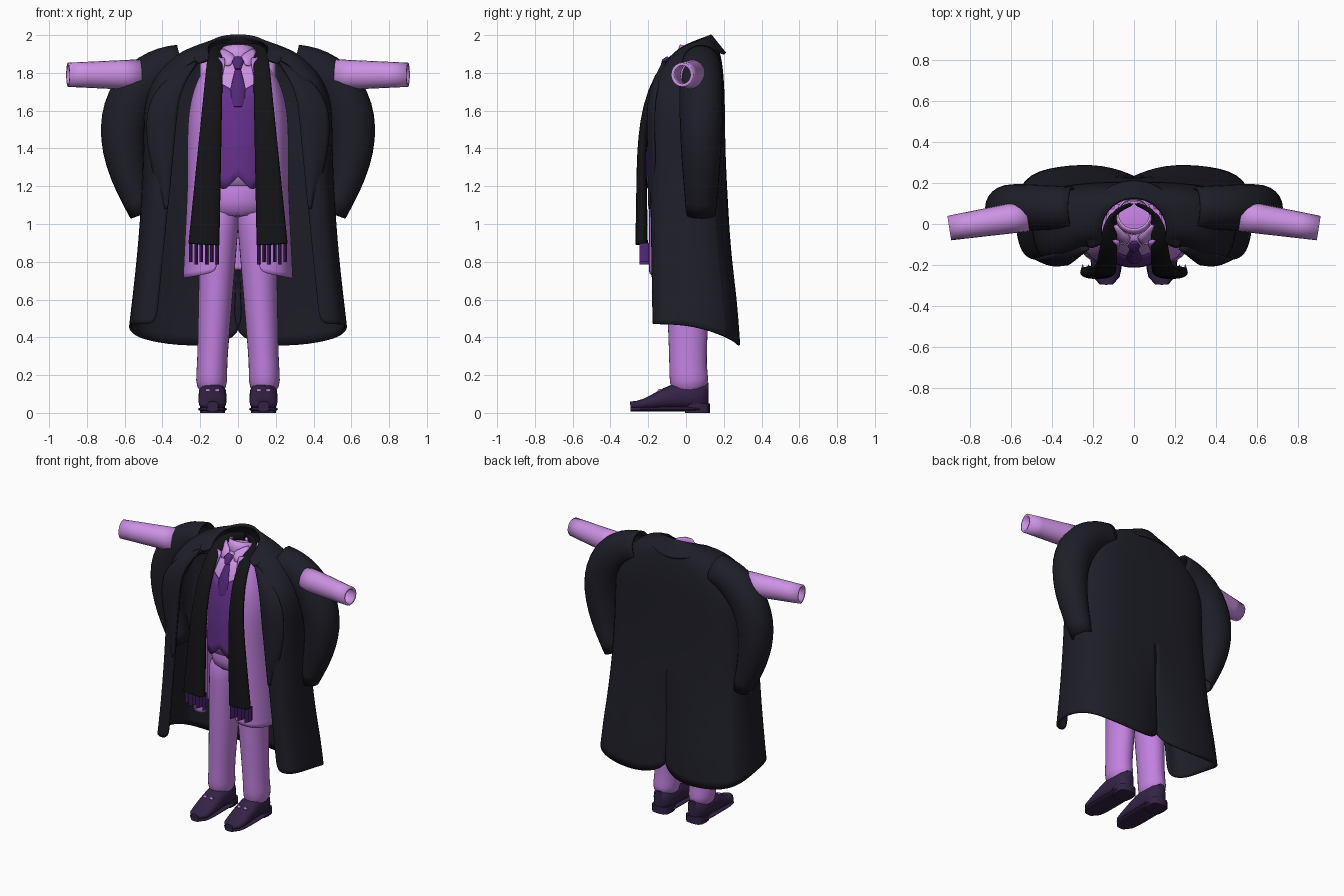
import bpy, bmesh, math
from mathutils import Vector

cube = bpy.data.objects.get("Cube")
if cube:
    bpy.data.objects.remove(cube, do_unlink=True)


def material(name, *rgb):
    mat = bpy.data.materials.new(name)
    mat.use_nodes = True
    mat.diffuse_color = (*rgb, 1)
    mat.node_tree.nodes["Principled BSDF"].inputs["Base Color"].default_value = (*rgb, 1)
    return mat


COAT = material("charcoal wool", .013, .013, .021)
SCARF = material("black knit", .007, .007, .009)
LILAC = material("lilac cloth", .54, .22, .74)
PALE = material("pale lilac cloth", .61, .29, .78)
VEST = material("deep purple", .13, .03, .26)
TIE = material("dark violet silk", .09, .02, .19)
LEATHER = material("aubergine leather", .033, .017, .06)


def finish(name, bm, mat, mirror=True, levels=0, thick=0):
    """Turn a bmesh into a smooth object with the usual modifiers."""
    bmesh.ops.recalc_face_normals(bm, faces=bm.faces)
    mesh = bpy.data.meshes.new(name)
    bm.to_mesh(mesh)
    bm.free()
    mesh.materials.append(mat)
    ob = bpy.data.objects.new(name, mesh)
    bpy.context.collection.objects.link(ob)
    bpy.ops.object.select_all(action='DESELECT')
    bpy.context.view_layer.objects.active = ob
    ob.select_set(True)
    bpy.ops.object.shade_smooth_by_angle(angle=math.radians(50))
    if mirror:
        ob.modifiers.new("Mirror", 'MIRROR')
    if levels:
        subdivision = ob.modifiers.new("Subdivision", 'SUBSURF')
        subdivision.levels = subdivision.render_levels = levels
    if thick:
        solidify = ob.modifiers.new("Solidify", 'SOLIDIFY')
        solidify.thickness = thick
        solidify.offset = 0
    return mesh


def sheet(name, rows, mat, levels=2, thick=.01):
    """Mirrored cloth sheet through rows of points."""
    bm = bmesh.new()
    grid = [[bm.verts.new(point) for point in row] for row in rows]
    for low, high in zip(grid, grid[1:]):
        for i in range(len(low) - 1):
            bm.faces.new((low[i], low[i + 1], high[i + 1], high[i]))
    finish(name, bm, mat, levels=levels, thick=thick)


def tube(name, path, mat, ref=(0, 1, 0), sides=12, ratio=1, power=1, caps=True, **options):
    """Loft of rounded sections along (x, y, z, radius) or (x, y, z, width, depth)."""
    bm = bmesh.new()
    centres = [Vector(station[:3]) for station in path]
    rings = []
    for i, station in enumerate(path):
        along = centres[min(i + 1, len(path) - 1)] - centres[max(i - 1, 0)]
        across = along.cross(Vector(ref)).normalized()
        depth = across.cross(along).normalized()
        ring = []
        for k in range(sides):
            angle = math.tau * k / sides
            c, s = [math.copysign(abs(value) ** power, value)
                    for value in (math.cos(angle), math.sin(angle))]
            offset = across * c * station[3] + depth * s * station[-1] * ratio
            ring.append(bm.verts.new(centres[i] + offset))
        rings.append(ring)
    for low, high in zip(rings, rings[1:]):
        for k in range(sides):
            j = (k + 1) % sides
            bm.faces.new((low[k], low[j], high[j], high[k]))
    if caps:
        bm.faces.new(rings[0])
        bm.faces.new(rings[-1])
    return finish(name, bm, mat, **options)


def steps(start, end, count):
    return [start + (end - start) * i / (count - 1) for i in range(count)]


def clamp(value):
    return min(max(value, 0), 1)


def dome(z, base, height):
    """One below the base, rounding in to zero at the top."""
    return math.sqrt(1 - clamp((z - base) / height) ** 2)


# Overcoat: width, back, front and opening follow the height
def coat_shape(z):
    d = dome(z, 1.6, .4)
    flare = clamp((1.6 - z) / 1.2)
    return (.5 * d + .09 * flare ** 2, .14 + .06 * d + .1 * flare ** 2,
            .17 - .36 * d + .02 * flare, .32 * d ** 1.5 + .12 * flare)


def coat_row(z):
    width, back, front, edge = coat_shape(z)
    vent = clamp((1.05 - z) / .6)
    row = [(-.02 * vent, back - .07 * vent), (width / 4, back), (width * .65, back - .01),
           (width * .95, back - .06), (width, .04), (width * .96, front * .7),
           ((edge + width) / 2, front), (edge, front)]
    drop = .13 if z < .5 else 0
    return [(x, y, z - drop * clamp(y * 2 + .4) ** 4) for x, y in row]


# Neckline and turned collar, rising to the nape
def collar_row(fold):
    row = []
    for angle in steps(math.pi / 2, -math.pi / 8, 8):
        radius = .16 + .04 * fold
        rise = math.sin(angle)
        lift = .07 * rise if rise > 0 else .16 * rise
        row.append((radius * math.cos(angle), radius * rise - .03,
                    1.93 + lift - fold * (.01 + .04 * max(rise, 0) ** 2)))
    return row


sheet("overcoat", [coat_row(z) for z in steps(.47, 1.92, 14)] + [collar_row(0)], COAT, thick=.012)
sheet("coat_collar", [collar_row(fold) for fold in range(3)], COAT, thick=.016)


# Lapels, turned back along the opening
def lapel_row(t):
    z = 1.86 - .78 * t
    width, back, front, edge = coat_shape(z)
    spread = .02 + .14 * math.sin(math.pi * t ** .7)
    return [(edge, front - .008, z), (edge + spread / 2, front - .02, z),
            (edge + spread, front * .85 - .008, z)]


sheet("coat_lapel", [lapel_row(t) for t in steps(0, 1, 8)], COAT)


# Empty coat sleeves, bowed out to the elbow
def sleeve_station(t):
    swell = math.sin(math.pi * t)
    return (.3 + .31 * math.sin(2.4 * t), .08, 1.85 - .8 * t ** 1.7,
            .1 + .03 * swell - .04 * t ** 4, .1 + .015 * swell - .025 * t ** 4)


tube("coat_sleeve", [sleeve_station(t) for t in steps(0, 1, 10)], COAT,
     levels=1, caps=False, thick=.012)

# Outstretched jacket arms
tube("jacket_arm", [(.52 + .38 * t, .04 - .06 * t, 1.79, .074 - .018 * t) for t in steps(0, 1, 5)],
     PALE, sides=20, ratio=.93, caps=False, thick=.016)


# Suit jacket, open at the front
def jacket_row(z):
    d = dome(z, 1.5, .45)
    width = .27 * d + .05 * clamp(1.2 - z)
    front = .04 - .23 * d
    row = [(0, .16), (width * .6, .15), (width * .95, .08), (width, -.04),
           (width * .85, front * .8), (width * .6, front), (.11 * d, front)]
    hem = .06 if z < .8 else 0
    return [(x, y, z + hem * (1 - x / width)) for x, y in row]


sheet("suit_jacket", [jacket_row(z) for z in steps(.71, 1.88, 11)], LILAC)


# Shirt front and waistcoat, both fitted to the chest
def chest(z):
    return .2 * dome(z, 1.35, .55)


def chest_column(x, low, high, gap):
    bulge = math.sqrt(1 - (x / .22) ** 2)
    return [(x, -(chest(z) + gap) * bulge, z) for z in steps(low, high, 10)]


sheet("shirt_front", [chest_column(x, 1.2, 1.88, 0) for x in steps(0, .2, 9)],
      PALE, levels=0, thick=.004)


def vest_column(x):
    low = 1.25 - x if x < .07 else 1.18 + (x - .07) / 2
    return chest_column(x, low, 1.69 + x * .6, .01)


sheet("waistcoat", [vest_column(x) for x in steps(0, .16, 9)], VEST, levels=0, thick=.006)

# Shirt neck band and collar points
tube("shirt_neck", [(0, .03, 1.82, .085), (0, .04, 1.89, .085), (0, .05, 1.93, .08)], PALE,
     sides=20, caps=False, mirror=False, thick=.01)
sheet("shirt_collar", [[(.005, -.06, 1.89), (.05, -.05, 1.91), (.09, .01, 1.94)],
                       [(.04, -.11, 1.83), (.08, -.09, 1.84), (.11, -.02, 1.89)]],
      PALE, levels=1, thick=.008)

# Necktie, knot and blade
tube("tie_knot", [(0, -.09, 1.88, .02), (0, -.11, 1.86, .032), (0, -.13, 1.82, .016)], TIE,
     ratio=.6, sides=8, mirror=False)
tube("tie_blade", [(0, -chest(z) - .01, z, .045 - .25 * abs(z - 1.7), .012)
                   for z in steps(1.82, 1.62, 5)], TIE, sides=8, mirror=False)

# Scarf: round the nape, then down the chest
nape = [(0, .1, 1.93, .03), (.09, .07, 1.93, .03), (.12, 0, 1.92, .04)]
tails = [(.12 + .06 * (1.9 - z), -chest(z) - .035, z, .042 + .043 * (1.9 - z))
         for z in steps(1.86, .9, 7) + [.895, .89]]
tube("scarf", nape + tails, SCARF, ratio=.4, power=.8, levels=1)

# Fringe: black strands with violet sides and backs
for i, x in enumerate(steps(.11, .25, 6)):
    strand = tube("scarf_fringe", [(x, -.22, z, .009, .025) for z in (.9, .785 + .015 * (i % 2))],
                  SCARF, sides=4, power=.3)
    strand.materials.append(TIE)
    for face in strand.polygons:
        face.material_index = int(face.normal.y > -.5)

# Trousers
tube("trouser_seat", [(0, 0, 1.3, .19), (0, 0, 1.1, .2), (0, 0, 1.03, .17)], LILAC,
     ratio=.75, sides=20, levels=1, mirror=False)
tube("trouser_leg", [(.15 - .05 * z, .01, z, .072 + .033 * z) for z in steps(1.14, .24, 6)]
     + [(.14, .015, .17, .088), (.14, .03, .1, .07)], LILAC, ratio=1.24, sides=16, levels=1)


# Shoes: upper and sole share one outline, with a heel and a buckle
def shoe_station(t, sole):
    top = .11 + .05 * math.cos(math.pi * clamp((t - .3) / .7))
    width = .03 + .045 * math.sqrt(1 - (2 * t - 1) ** 4)
    y = .12 - .415 * t
    if sole:
        return (.135, y, .02, width + .002, .012)
    return (.135, y, top / 2 + .01, width, top / 2 - .01)


for name, sole in (("shoe_upper", False), ("shoe_sole", True)):
    tube(name, [shoe_station(t, sole) for t in steps(0, 1, 12)], LEATHER,
         ref=(0, 0, 1), sides=16, power=.8)
tube("shoe_heel", [(.135, .06, z, .066) for z in (.05, 0)], LEATHER, power=.6)
for x in (.11, .16):
    tube("shoe_buckle", [(x + side, -.14, .118, .01) for side in (-.012, .012)], LILAC, sides=8)
